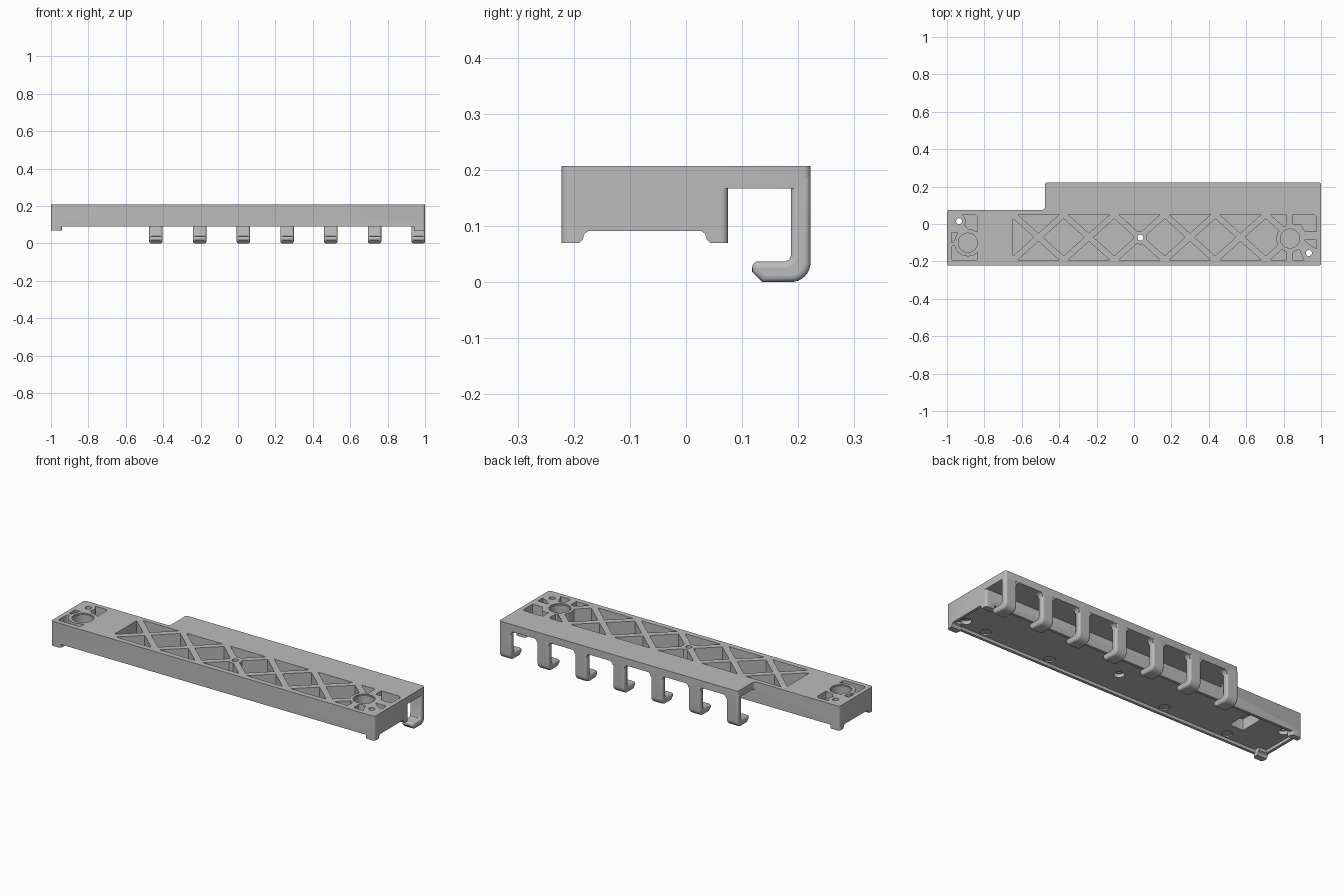
import bpy, bmesh
from math import sin, cos, pi

if "Cube" in bpy.data.objects:
    bpy.data.objects.remove(bpy.data.objects["Cube"], do_unlink=True)

GREY = (0.5, 0.5, 0.5, 1)
mat = bpy.data.materials.new("light grey plastic")
mat.use_nodes = True
mat.diffuse_color = GREY
mat.node_tree.nodes["Principled BSDF"].inputs["Base Color"].default_value = GREY

FRONT, BACK, SHELF = -0.222, 0.075, 0.222
TOP, BOTTOM, FOOT, SHELF_Z = 0.207, 0.091, 0.07, 0.167
POCKET, RECESS = 0.118, 0.108


def prisms(name, polys, lo, hi, axis="z"):
    """Extrude flat outlines along an axis into one mesh object."""
    place = {"z": lambda a, b, t: (a, b, t),
             "x": lambda a, b, t: (t, a, b),
             "y": lambda a, b, t: (a, t, b)}[axis]
    bm = bmesh.new()
    for pts in polys:
        low = [bm.verts.new(place(a, b, lo)) for a, b in pts]
        high = [bm.verts.new(place(a, b, hi)) for a, b in pts]
        n = len(pts)
        bm.faces.new(low)
        bm.faces.new(high)
        for i in range(n):
            j = (i + 1) % n
            bm.faces.new((low[i], low[j], high[j], high[i]))
    bmesh.ops.recalc_face_normals(bm, faces=bm.faces)
    mesh = bpy.data.meshes.new(name)
    bm.to_mesh(mesh)
    bm.free()
    ob = bpy.data.objects.new(name, mesh)
    bpy.context.collection.objects.link(ob)
    mesh.materials.append(mat)
    return ob


def circle(x, y, r, n=32):
    return [(x + r * cos(2 * pi * i / n), y + r * sin(2 * pi * i / n)) for i in range(n)]


def box(x0, x1, y0, y1, r=0.012):
    """Rectangle outline with rounded corners."""
    pts = []
    for k, (x, y) in enumerate([(x1 - r, y1 - r), (x0 + r, y1 - r), (x0 + r, y0 + r), (x1 - r, y0 + r)]):
        for i in range(5):
            a = pi / 2 * (k + i / 4)
            pts.append((x + r * cos(a), y + r * sin(a)))
    return pts


def boolean(ob, other, op="DIFFERENCE"):
    """Apply a boolean and discard the tool."""
    m = ob.modifiers.new(op, "BOOLEAN")
    m.operation, m.object, m.solver = op, other, "EXACT"
    bpy.context.view_layer.objects.active = ob
    bpy.ops.object.modifier_apply(modifier=m.name)
    bpy.data.objects.remove(other, do_unlink=True)


def smooth(ob, angle=0.5):
    bpy.ops.object.select_all(action="DESELECT")
    ob.select_set(True)
    bpy.context.view_layer.objects.active = ob
    bpy.ops.object.shade_smooth_by_angle(angle=angle)


# Main bar with the rear shelf and its inner corner fillet
body = prisms("body", [box(-1, 1, FRONT, BACK)], BOTTOM, TOP)
boolean(body, prisms("shelf", [box(-0.475, 1, FRONT, SHELF)], SHELF_Z, TOP), "UNION")
R = 0.02
inner = [(-0.475 - R + R * sin(a), BACK + R - R * cos(a)) for a in [pi / 2 * i / 5 for i in range(6)]]
boolean(body, prisms("corner", [inner + [(-0.46, BACK + R), (-0.46, 0.06), (-0.475 - R, 0.06)]],
                     SHELF_Z, TOP), "UNION")

# Lattice pockets: triangles above and below each crossing, diamonds between
Y0, Y1, X0, X1 = -0.192, 0.05, -0.646, 0.812
MID, HALF = (Y0 + Y1) / 2, (Y1 - Y0) / 2
PITCH, GX, GY = 0.27, 0.025, 0.022
W, H = PITCH / 2 - GX, HALF - GY
polys = [[(X0, MID + H), (X0, MID - H), (X0 + W, MID)]]
for i in range(5):
    c = X0 + PITCH * (i + 0.5)
    for s in (1, -1):
        polys.append([(c - W, MID + s * HALF), (c + W, MID + s * HALF), (c, MID + s * GY)])
    d = c + PITCH / 2
    polys.append([(d - W, MID), (d, MID - H), (d + W, MID), (d, MID + H)])
c = X0 + PITCH * 5.5
for s in (1, -1):
    drop = HALF - (X1 - c + W) * H / W
    polys.append([(c - W, MID + s * HALF), (X1, MID + s * HALF), (X1, MID + s * drop)])

# Smaller end pockets
polys += [
    [(-0.915, 0.05), (-0.85, 0.05), (-0.838, 0.038), (-0.838, -0.04), (-0.87, -0.04), (-0.915, 0)],
    [(-0.975, -0.045), (-0.945, -0.045), (-0.955, -0.09), (-0.975, -0.1)],
    box(-0.975, -0.838, -0.195, -0.115),
    [(0.85, 0.05), (0.963, 0.05), (0.975, 0.038), (0.975, -0.04), (0.915, -0.04), (0.89, 0), (0.85, 0)],
    [(0.91, -0.085), (0.975, -0.085), (0.975, -0.13), (0.945, -0.115)],
    [(0.85, -0.14), (0.885, -0.14), (0.91, -0.195), (0.85, -0.195)],
]
SCREWS = [(-0.935, 0.015), (0.034, -0.073), (0.935, -0.155)]
SOCKETS = [(-0.888, -0.1), (0.834, -0.078)]
pockets = prisms("pockets", polys, POCKET, TOP + 0.05)
bosses = [circle(x, y, 0.036) for x, y in SCREWS] + [circle(x, y, 0.073) for x, y in SOCKETS]
boolean(pockets, prisms("bosses", bosses, 0.05, TOP + 0.1))
boolean(body, pockets)

# Round sockets with a wider lip
boolean(body, prisms("sockets", [circle(x, y, 0.051, 48) for x, y in SOCKETS], POCKET, TOP + 0.05))
boolean(body, prisms("lips", [circle(x, y, 0.056, 48) for x, y in SOCKETS], TOP - 0.006, TOP + 0.05))

# Underside: recess inside a rim, round cups, blind slot
boolean(body, prisms("recess", [box(-0.985, 0.985, FRONT + 0.015, BACK - 0.015)], 0, RECESS))
cups = [circle(x, -0.175, 0.028) for x in (-0.74, -0.34, 0.39, 0.795)]
boolean(body, prisms("cups", cups, 0, RECESS + 0.006))
boolean(body, prisms("slot", [box(-0.775, -0.69, -0.1, 0.035, 0.004)], 0, 0.17))

# Corner feet, flared where they meet the bar
FW, FL = 0.046, 0.06


def foot(inner_y, outer_y):
    s = 1 if inner_y > outer_y else -1
    curve = [(inner_y + s * 0.002, RECESS + 0.004), (inner_y + s * 0.002, BOTTOM),
             (inner_y - s * 0.005, BOTTOM - 0.005), (inner_y - s * 0.008, FOOT + 0.006),
             (inner_y - s * 0.014, FOOT)]
    return curve + [(outer_y, FOOT), (outer_y, RECESS + 0.004)]


feet_profiles = [foot(FRONT + FW, FRONT), foot(BACK - FW, BACK)]
for lo, hi in ((-1, -1 + FL), (1 - FL, 1)):
    feet = prisms("feet", feet_profiles, lo, hi, "x")
    rounding = prisms("rounding", [box(lo, hi, FRONT, FRONT + 0.06),
                                   box(lo, hi, BACK - 0.06, BACK)], 0, TOP - 0.05)
    boolean(feet, rounding, "INTERSECT")
    boolean(body, feet, "UNION")

# Screw holes with countersunk heads below
boolean(body, prisms("screw_heads", [circle(x, y, 0.027) for x, y in SCREWS], 0, RECESS + 0.02))
boolean(body, prisms("screw_holes", [circle(x, y, 0.016) for x, y in SCREWS], 0, 0.3))
smooth(body)

# Row of hooks hanging from the rear edge
arc = [(0.187 + 0.035 * sin(a), 0.035 - 0.035 * cos(a)) for a in [pi / 2 * i / 8 for i in range(9)]]
profile = [(0.118, 0.037), (0.118, 0.018), (0.136, 0)] + arc + [(SHELF, TOP - 0.012), (0.187, TOP - 0.012)]
profile += [(0.187, 0.047), (0.184, 0.04), (0.177, 0.037)]
HOOK = 0.072
for i in range(7):
    left = -0.475 + i * (2 - 0.525 - HOOK) / 6
    hook = prisms(f"hook_{i + 1}", [profile], left, left + HOOK, "x")
    bevel = hook.modifiers.new("rounded", "BEVEL")
    bevel.width, bevel.segments, bevel.limit_method = 0.011, 4, "ANGLE"
    bevel.angle_limit = 1.0
    smooth(hook, 0.7)

    # Fillets between hook and shelf
    fillets = []
    for side, x in ((-1, left), (1, left + HOOK)):
        if -0.47 < x < 0.99:
            curve = [(x + side * R * (1 - cos(a)), SHELF_Z - R + R * sin(a))
                     for a in [pi / 2 * k / 5 for k in range(6)]]
            fillets.append([(x - side * 0.012, SHELF_Z - R)] + curve
                           + [(x + side * R, SHELF_Z + 0.005), (x - side * 0.012, SHELF_Z + 0.005)])
    smooth(prisms(f"hook_fillet_{i + 1}", fillets, 0.188, SHELF - 0.001, "y"))
